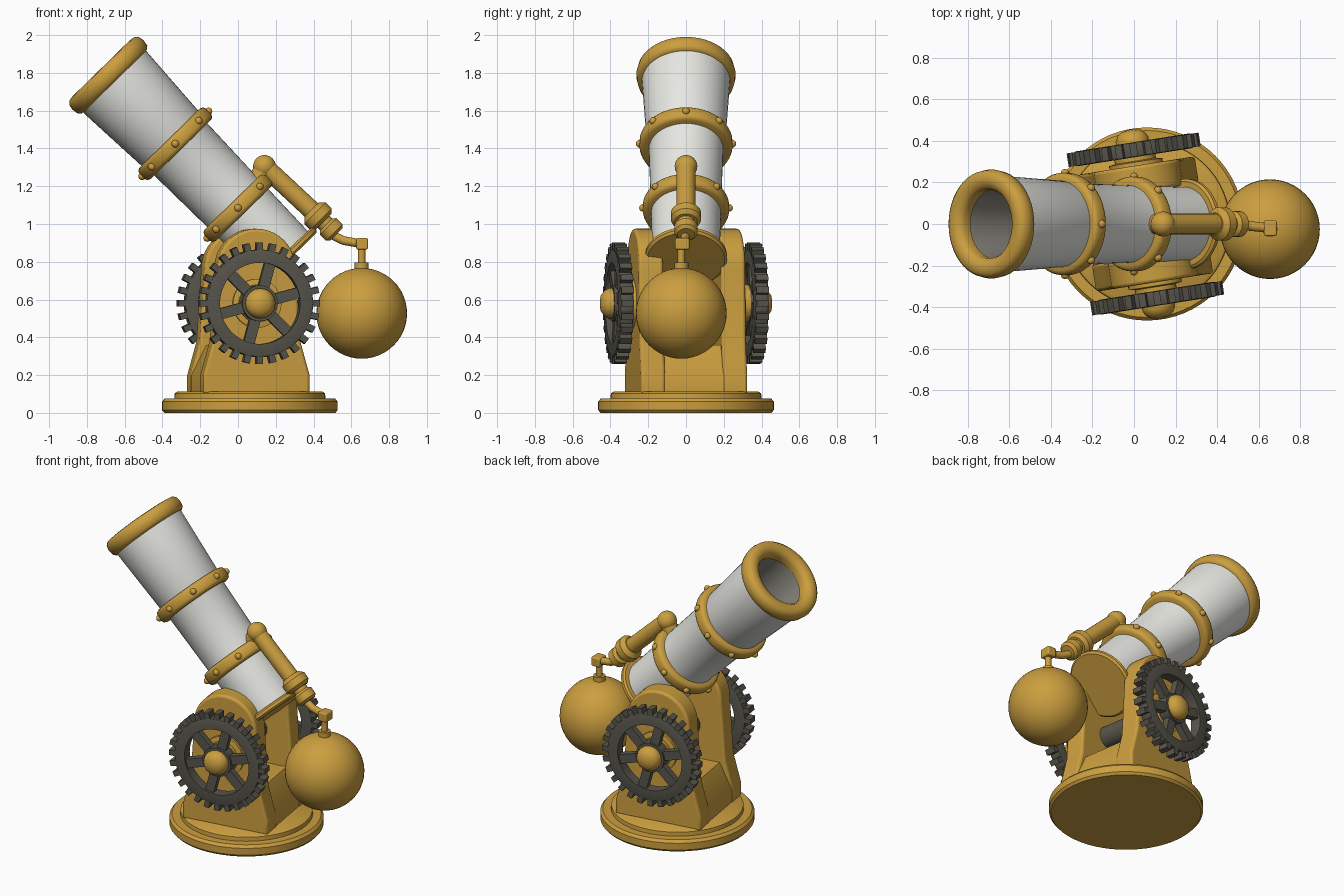
import bpy, bmesh, math
from mathutils import Matrix, Vector

if "Cube" in bpy.data.objects:
    bpy.data.objects.remove(bpy.data.objects["Cube"])


def colour(name, rgb):
    m = bpy.data.materials.new(name)
    m.diffuse_color = (*rgb, 1)
    m.use_nodes = True
    m.node_tree.nodes["Principled BSDF"].inputs["Base Color"].default_value = m.diffuse_color
    return m


GOLD = colour("brass gold", (0.60, 0.345, 0.05))
DARK = colour("dark iron", (0.095, 0.09, 0.07))
WHITE = colour("pale metal", (0.80, 0.80, 0.76))
GREY = colour("bore grey", (0.24, 0.23, 0.20))


def finish(name, bm, mats, matrix=None, angle=35, bevel=0):
    bmesh.ops.recalc_face_normals(bm, faces=bm.faces[:])
    me = bpy.data.meshes.new(name)
    bm.to_mesh(me)
    bm.free()
    for m in mats:
        me.materials.append(m)
    me.shade_smooth()
    me.set_sharp_from_angle(angle=math.radians(angle))
    ob = bpy.data.objects.new(name, me)
    bpy.context.collection.objects.link(ob)
    if matrix:
        ob.matrix_world = matrix
    if bevel:
        mod = ob.modifiers.new("bevel", 'BEVEL')
        mod.width, mod.segments = bevel, 3
        mod.limit_method = 'ANGLE'
    return ob


def along(point, direction):
    q = Vector(direction).to_track_quat('Z', 'Y')
    return Matrix.Translation(point) @ q.to_matrix().to_4x4()


def revolve(bm, profile, n=48, closed=False):
    """Sweep (radius, height) points round z; radius 0 makes a pole."""
    rings = []
    for r, h in profile:
        if r == 0:
            rings.append([bm.verts.new((0, 0, h))] * n)
        else:
            rings.append([bm.verts.new((r * math.cos(a), r * math.sin(a), h))
                          for a in (2 * math.pi * i / n for i in range(n))])
    pairs = list(zip(rings, rings[1:])) + ([(rings[-1], rings[0])] if closed else [])
    for a, b in pairs:
        for i in range(n):
            j = (i + 1) % n
            vs = list(dict.fromkeys((a[i], a[j], b[j], b[i])))
            if len(vs) > 2:
                bm.faces.new(vs)


def lathe(name, profile, mat, matrix, n=48, closed=False, angle=35):
    bm = bmesh.new()
    revolve(bm, profile, n, closed)
    return finish(name, bm, [mat], matrix, angle)


def band(ri, ro, half, c):
    """Closed profile of a band with rounded outer corners."""
    k = 0.3 * c
    return [(ri, -half), (ro - c, -half), (ro - k, -half + k), (ro, -half + c),
            (ro, half - c), (ro - k, half - k), (ro - c, half), (ri, half)]


def rod(name, p, q, r, mat=GOLD, n=24):
    d = Vector(q) - Vector(p)
    return lathe(name, [(0, 0), (r, 0), (r, d.length), (0, d.length)], mat, along(p, d), n)


def ball(name, p, r, seg=32):
    bm = bmesh.new()
    bmesh.ops.create_uvsphere(bm, u_segments=seg, v_segments=seg // 2, radius=r)
    return finish(name, bm, [GOLD], Matrix.Translation(p), 60)


def box(bm, size, matrix):
    bmesh.ops.create_cube(bm, size=1, matrix=matrix @ Matrix.Diagonal((*size, 1)))


# Round stepped base
lathe("base", [(0, 0), (0.452, 0), (0.465, 0.015), (0.465, 0.06), (0.45, 0.077),
               (0.40, 0.077), (0.398, 0.103), (0.385, 0.112), (0, 0.112)],
      GOLD, Matrix.Translation((0.063, 0, 0)), 64)

# Carriage frame, turned slightly about z
MOUNT = Matrix.Translation((0.055, 0, 0)) @ Matrix.Rotation(math.radians(9), 4, 'Z')


def extrude_xz(name, pts, y0, y1, bevel):
    bm = bmesh.new()
    f = bm.faces.new([bm.verts.new((x, y0, z)) for x, z in pts])
    res = bmesh.ops.extrude_face_region(bm, geom=[f])
    vs = [v for v in res['geom'] if isinstance(v, bmesh.types.BMVert)]
    bmesh.ops.translate(bm, verts=vs, vec=(0, y1 - y0, 0))
    return finish(name, bm, [GOLD], MOUNT, 35, bevel)


arch = [(0.21 * math.cos(a), 0.765 + 0.21 * math.sin(a))
        for a in (math.pi * i / 20 for i in range(21))]
cheek = [(-0.285, 0.1), (0.285, 0.1), (0.285, 0.2), (0.235, 0.38)] + arch + [(-0.235, 0.38), (-0.285, 0.2)]
for side, label in ((-1, "front"), (1, "rear")):
    extrude_xz(label + "_cheek", cheek, side * 0.155, side * 0.285, 0.015)
extrude_xz("cheek_bridge", [(-0.28, 0.1), (0.28, 0.1), (0.28, 0.2), (0.2, 0.36),
                            (-0.2, 0.36), (-0.28, 0.2)], -0.2, 0.2, 0)

# Axle through both cheeks
rod("axle", MOUNT @ Vector((0, -0.38, 0.58)), MOUNT @ Vector((0, 0.38, 0.58)), 0.07, DARK)

# Cog wheels with spokes, hubs and brass caps
TEETH, SPOKES = 28, 6
for side, label in ((-1, "front"), (1, "rear")):
    M = MOUNT @ along((0, side * 0.362, 0.58), (0, side, 0))
    bm = bmesh.new()
    revolve(bm, band(0.215, 0.285, 0.036, 0.008), 56, True)
    revolve(bm, [(0, -0.035), (0.095, -0.035), (0.095, 0.035), (0, 0.035)], 32)
    for i in range(TEETH):
        box(bm, (0.05, 0.034, 0.066),
            Matrix.Rotation(2 * math.pi * i / TEETH, 4, 'Z') @ Matrix.Translation((0.297, 0, 0)))
    for i in range(SPOKES):
        box(bm, (0.17, 0.058, 0.044),
            Matrix.Rotation(2 * math.pi * (i + 0.25) / SPOKES, 4, 'Z') @ Matrix.Translation((0.15, 0, 0)))
    finish(label + "_cog_wheel", bm, [DARK], M)
    lathe(label + "_hub_cap", [(0, 0.03), (0.08, 0.03), (0.08, 0.05), (0.068, 0.075),
                               (0.045, 0.092), (0, 0.1)], GOLD, M, 16)
    lathe(label + "_hub_spacer", [(0, -0.085), (0.13, -0.085), (0.13, -0.06), (0.1, -0.055),
                                  (0.1, -0.03), (0, -0.03)], GOLD, M, 32)

# Barrel: heights run along the axis from the lower band towards the muzzle
AXIS = Vector((-0.699, 0, 0.715))
BARREL = along((0, 0, 1.085), AXIS)
bm = bmesh.new()
revolve(bm, [(0, -0.37), (0.178, -0.37), (0.186, 0), (0.198, 0.47), (0.208, 0.49),
             (0.235, 0.96), (0.2, 1.0), (0.185, 1.0), (0.165, 0.9), (0.155, 0.35), (0, 0.35)], 48)
bm.normal_update()
for f in bm.faces:
    c = f.calc_center_median()
    if c.z > 0.3 and math.hypot(c.x, c.y) < 0.18:
        f.material_index = 1
finish("barrel", bm, [WHITE, GREY], BARREL, 40)


def at(t):
    return BARREL @ Matrix.Translation((0, 0, t))


# Barrel bands, muzzle ring and breech plate
lathe("muzzle_ring", [(0.168, -0.03), (0.21, -0.05), (0.24, -0.05), (0.257, -0.035), (0.263, 0),
                      (0.257, 0.03), (0.24, 0.046), (0.21, 0.05), (0.18, 0.04), (0.165, 0.015)],
      GOLD, at(0.985), 48, True, 50)
lathe("breech_plate", [(0, -0.02), (0.205, -0.02), (0.217, -0.008), (0.217, 0.01),
                       (0.205, 0.02), (0, 0.02)], GOLD, at(-0.365))
for label, t, ri, ro in (("middle", 0.475, 0.18, 0.246), ("lower", 0, 0.17, 0.228)):
    lathe(label + "_band", band(ri, ro, 0.042, 0.022), GOLD, at(t), 48, True, 50)
    bm = bmesh.new()
    for i in range(8):
        a = math.pi * i / 4
        bmesh.ops.create_uvsphere(bm, u_segments=12, v_segments=8, radius=0.02,
                                  matrix=Matrix.Translation((ro * math.cos(a), ro * math.sin(a), 0)))
    finish(label + "_band_studs", bm, [GOLD], at(t), 60)

# Counterweight arm from the lower band, parallel to the barrel
A, B, C = Vector((0.14, 0, 1.305)), Vector((0.425, 0, 1.04)), Vector((0.52, 0, 0.945))
rod("arm_post", (0.09, 0, 1.2), A, 0.05)
ball("arm_knob", A, 0.06)
rod("arm_tube", A, B, 0.05)
lathe("arm_collar", [(0, -0.05), (0.055, -0.05), (0.08, -0.025), (0.08, 0.02),
                     (0.06, 0.04), (0, 0.04)], GOLD, along(B, C - B), 32)
lathe("arm_end", [(0, 0), (0.045, 0), (0.045, 0.06), (0.062, 0.075), (0.062, 0.12),
                  (0.045, 0.135), (0, 0.135)], GOLD, along(B, C - B), 24)

# Bent hook rod, link block and hanging ball
bend = [C - Vector((0.03, 0, 0)), Vector((0.56, -0.01, 0.912)), Vector((0.655, -0.02, 0.895))]
for i in range(2):
    rod("hook_rod_%d" % (i + 1), bend[i], bend[i + 1], 0.023, n=16)
ball("hook_bend", bend[1], 0.023, 16)
bm = bmesh.new()
box(bm, (0.062, 0.075, 0.06), Matrix.Translation((0.657, -0.02, 0.895)))
finish("link_block", bm, [GOLD], None, 35, 0.008)
rod("hanger", (0.655, -0.025, 0.75), (0.655, -0.025, 0.89), 0.02, n=16)
rod("ball_collar", (0.655, -0.025, 0.74), (0.655, -0.025, 0.795), 0.037, n=16)
ball("counterweight_ball", (0.655, -0.025, 0.527), 0.24, 48)
